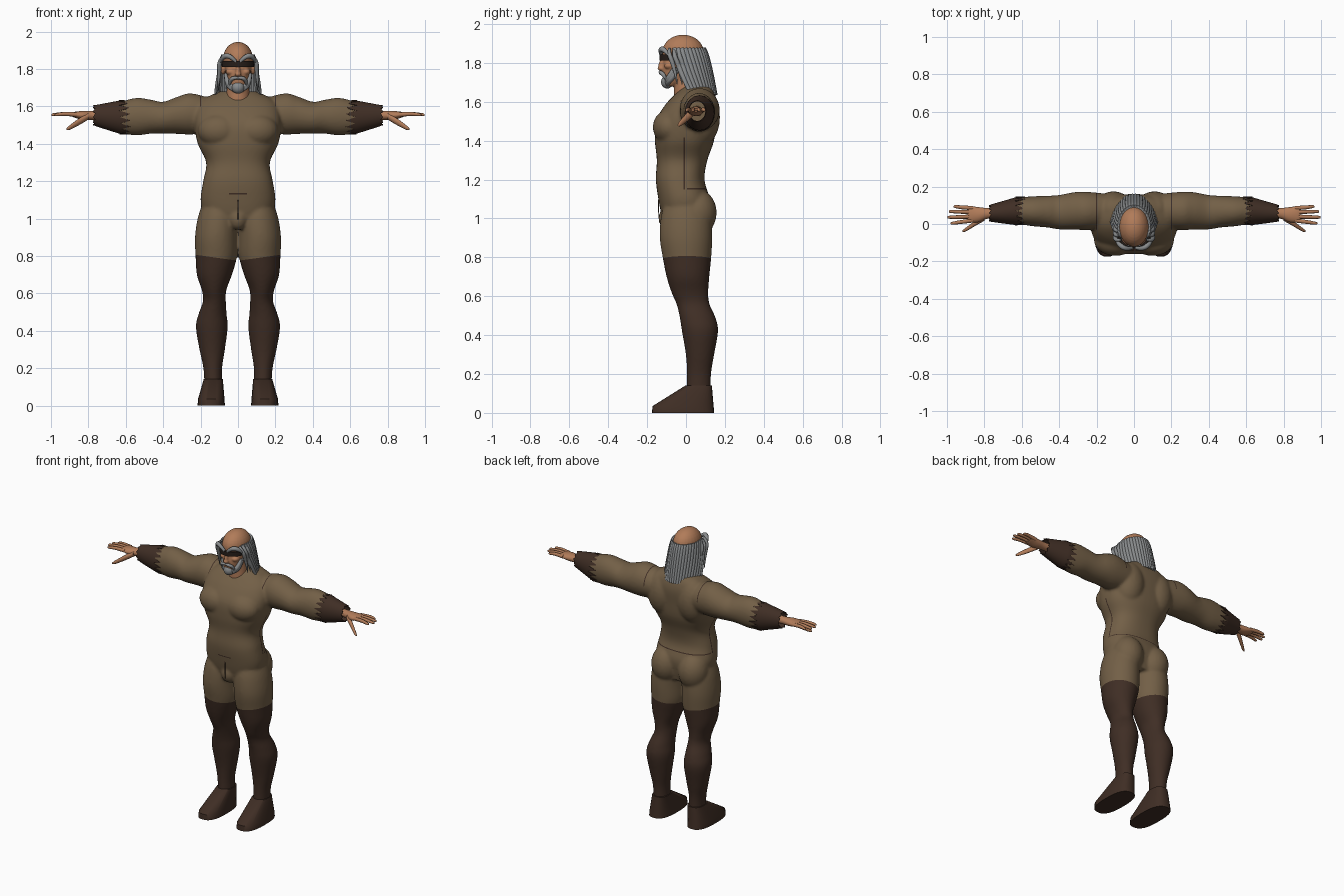
import bpy, bmesh, math
from mathutils import Vector, Matrix

if "Cube" in bpy.data.objects:
    bpy.data.objects.remove(bpy.data.objects["Cube"])


def material(name, rgb):
    m = bpy.data.materials.new(name)
    m.use_nodes = True
    m.diffuse_color = (*rgb, 1)
    m.node_tree.nodes["Principled BSDF"].inputs["Base Color"].default_value = (*rgb, 1)
    return m


SUIT = material("suit brown", (0.17, 0.115, 0.062))
DARK = material("dark leather", (0.05, 0.027, 0.018))
SKIN = material("skin", (0.44, 0.2, 0.1))
HAIR = material("grey hair", (0.25, 0.26, 0.265))
BLACK = material("goggle black", (0.02, 0.013, 0.01))
parts = []


def add_object(name, mesh, *mats):
    ob = bpy.data.objects.new(name, mesh)
    bpy.context.collection.objects.link(ob)
    mesh.materials.clear()
    for m in mats:
        mesh.materials.append(m)
    parts.append(ob)
    return ob


def finish(name, bm, *mats):
    bmesh.ops.recalc_face_normals(bm, faces=bm.faces)
    mesh = bpy.data.meshes.new(name)
    bm.to_mesh(mesh)
    bm.free()
    return add_object(name, mesh, *mats)


def bake(ob):
    """Replace an object's mesh by its evaluated one."""
    dg = bpy.context.evaluated_depsgraph_get()
    mesh = bpy.data.meshes.new_from_object(ob.evaluated_get(dg))
    ob.modifiers.clear()
    ob.data = mesh


def melt(ob, voxel):
    """Blend overlapping forms into one skin."""
    r = ob.modifiers.new("blend", "REMESH")
    r.mode, r.voxel_size = "VOXEL", voxel
    s = ob.modifiers.new("soften", "SMOOTH")
    s.factor, s.iterations = 0.5, 5
    bake(ob)


def loft(bm, stations, axis="z", side=1, n=32, power=2.0, steps=5, caps=True):
    """Rings (t, u, v, ru, rv) along an axis, joined with a smooth spline."""
    P = [Vector(s) for s in stations]
    rows = []
    for i in range(len(P) - 1):
        a, b, c, d = P[max(i - 1, 0)], P[i], P[i + 1], P[min(i + 2, len(P) - 1)]
        for k in range(steps):
            f = k / steps
            rows.append(0.5 * (2 * b + (c - a) * f + (2 * a - 5 * b + 4 * c - d) * f * f
                               + (3 * b - a - 3 * c + d) * f ** 3))
    rows.append(P[-1])
    rings = []
    for t, u, v, ru, rv in rows:
        ring = []
        for j in range(n):
            w = 2 * math.pi * j / n
            c, s = math.cos(w), math.sin(w)
            p = u + ru * math.copysign(abs(c) ** (2 / power), c)
            q = v + rv * math.copysign(abs(s) ** (2 / power), s)
            ring.append(bm.verts.new((side * p, q, t) if axis == "z" else (side * t, p, q)))
        rings.append(ring)
    for r0, r1 in zip(rings, rings[1:]):
        for j in range(n):
            bm.faces.new((r0[j], r0[(j + 1) % n], r1[(j + 1) % n], r1[j]))
    if caps:
        bm.faces.new(rings[0])
        bm.faces.new(rings[-1])
    return rings


def ball(bm, centre, radii):
    m = Matrix.Translation(centre) @ Matrix.Diagonal((*radii, 1))
    bmesh.ops.create_uvsphere(bm, u_segments=24, v_segments=16, radius=1, matrix=m)


def sheet(name, func, cols, rows, thickness, mat):
    """Open surface from a function of s, t in 0..1, given a thickness."""
    bm = bmesh.new()
    g = [[bm.verts.new(func(i / cols, j / rows)) for i in range(cols + 1)] for j in range(rows + 1)]
    for j in range(rows):
        for i in range(cols):
            bm.faces.new((g[j][i], g[j][i + 1], g[j + 1][i + 1], g[j + 1][i]))
    ob = finish(name, bm, mat)
    m = ob.modifiers.new("thickness", "SOLIDIFY")
    m.thickness, m.offset = thickness, 0
    bake(ob)


def lock(name, points, radius, mat):
    """Tapered tuft along a curve."""
    cu = bpy.data.curves.new(name, "CURVE")
    cu.dimensions, cu.bevel_depth, cu.bevel_resolution = "3D", radius, 2
    cu.use_fill_caps = True
    sp = cu.splines.new("NURBS")
    sp.points.add(len(points) - 1)
    sp.use_endpoint_u, sp.order_u = True, 3
    for i, (q, p) in enumerate(zip(sp.points, points)):
        q.co = (*p, 1)
        q.radius = 0.15 if i == len(points) - 1 else (0.6 if i == 0 else 1)
    tmp = bpy.data.objects.new(name, cu)
    bpy.context.collection.objects.link(tmp)
    mesh = bpy.data.meshes.new_from_object(tmp.evaluated_get(bpy.context.evaluated_depsgraph_get()))
    bpy.data.objects.remove(tmp)
    add_object(name, mesh, mat)


# Body: torso, limbs and muscle masses blended together
bm = bmesh.new()
loft(bm, [(0.95, 0, 0, 0.13, 0.1), (1.02, 0, -0.005, 0.18, 0.12), (1.1, 0, -0.01, 0.2, 0.132),
          (1.2, 0, -0.03, 0.186, 0.125), (1.3, 0, -0.02, 0.17, 0.13), (1.4, 0, -0.008, 0.215, 0.152),
          (1.5, 0, 0, 0.232, 0.155), (1.58, 0, 0.025, 0.225, 0.135), (1.635, 0, 0.045, 0.19, 0.105),
          (1.68, 0, 0.06, 0.1, 0.07)], n=48, power=2.4)
ball(bm, (0, -0.095, 1.0), (0.05, 0.045, 0.06))
for s in (1, -1):
    loft(bm, [(0.1, 0.132, 0.065, 0.047, 0.062), (0.2, 0.135, 0.067, 0.05, 0.062),
              (0.3, 0.138, 0.072, 0.068, 0.073), (0.42, 0.14, 0.072, 0.085, 0.093),
              (0.49, 0.136, 0.06, 0.075, 0.092), (0.56, 0.126, 0.036, 0.061, 0.085),
              (0.62, 0.128, 0.02, 0.066, 0.095), (0.7, 0.126, 0.01, 0.094, 0.11),
              (0.8, 0.116, 0.005, 0.111, 0.125), (0.9, 0.116, 0, 0.114, 0.135),
              (1.0, 0.108, 0, 0.108, 0.13), (1.08, 0.1, 0, 0.09, 0.11)], side=s)
    loft(bm, [(0.13, 0.07, 1.55, 0.09, 0.09), (0.25, 0.07, 1.56, 0.102, 0.11),
              (0.32, 0.07, 1.553, 0.1, 0.1), (0.4, 0.063, 1.54, 0.092, 0.085),
              (0.46, 0.066, 1.545, 0.085, 0.09), (0.54, 0.068, 1.546, 0.08, 0.1),
              (0.62, 0.07, 1.542, 0.07, 0.086), (0.69, 0.064, 1.546, 0.055, 0.066)], "x", s)
    ball(bm, (s * 0.1, 0.058, 1.03), (0.098, 0.1, 0.12))
    ball(bm, (s * 0.1, -0.085, 1.47), (0.115, 0.086, 0.09))
    ball(bm, (s * 0.11, 0.075, 1.52), (0.105, 0.1, 0.15))
body = finish("body_suit", bm, SUIT, DARK)
melt(body, 0.009)

# Leather leggings and seam lines: cut the skin, then colour by position
bm = bmesh.new()
bm.from_mesh(body.data)
HEM, SLOPE = 0.775, 0.14
cuts = [((0, 0, 0), (1, 0, 0))]
cuts += [((0, 0, HEM), (s * SLOPE, 0, -1)) for s in (1, -1)]
cuts += [((0, 0, z), (0, 0, 1)) for z in (1.13, 1.136, 1.15, 1.156)]
cuts += [((0, y, 0), (0, 1, 0)) for y in (-0.012, -0.005)]
cuts += [((s * x, 0, 0), (1, 0, 0)) for s in (1, -1) for x in (0.197, 0.203)]
for co, no in cuts:
    bmesh.ops.bisect_plane(bm, geom=bm.verts[:] + bm.edges[:] + bm.faces[:], plane_co=co, plane_no=no)
for f in bm.faces:
    x, y, z = f.calc_center_median()
    x = abs(x)
    legging = z < HEM + SLOPE * x
    waist = (1.15 < z < 1.156 and y > 0) or (1.13 < z < 1.136 and y < 0 and x < 0.05)
    flank = -0.012 < y < -0.005 and 1.15 < z < 1.42 and 0.1 < x < 0.24
    shoulder = 0.197 < x < 0.203 and z > 1.56 and y > -0.03
    f.material_index = int(legging or waist or flank or shoulder)
bm.to_mesh(body.data)
bm.free()
lock("fly_seam", [(0, -0.14, 1.1), (0, -0.143, 1.05), (0, -0.137, 0.98)], 0.004, DARK)

for s, label in ((1, "left"), (-1, "right")):
    # Boot foot
    bm = bmesh.new()
    loft(bm, [(0, 0.143, -0.015, 0.073, 0.16), (0.035, 0.143, -0.015, 0.071, 0.157),
              (0.142, 0.132, 0.066, 0.051, 0.067)], side=s, power=2.6, steps=1)
    finish(label + "_boot", bm, DARK)

    # Torn leather cuff, open at the wrist
    bm = bmesh.new()
    rings = loft(bm, [(0.62, 0.07, 1.542, 0.077, 0.092), (0.7, 0.063, 1.547, 0.06, 0.072),
                      (0.77, 0.058, 1.552, 0.045, 0.054)], "x", s, caps=False)
    for j, v in enumerate(rings[0]):
        v.co.x += s * (-0.045 if j % 2 else 0.015)
    for j, v in enumerate(rings[-1]):
        v.co.x += s * 0.006 * (j % 3 - 1)
    cuff = finish(label + "_cuff", bm, DARK)
    cuff.modifiers.new("thickness", "SOLIDIFY").thickness = 0.004
    bake(cuff)

    # Hand with spread fingers and a lowered thumb
    bm = bmesh.new()
    loft(bm, [(0.7, 0.058, 1.552, 0.028, 0.026), (0.78, 0.057, 1.552, 0.028, 0.024),
              (0.83, 0.05, 1.552, 0.04, 0.024), (0.875, 0.052, 1.556, 0.043, 0.015),
              (0.89, 0.052, 1.556, 0.036, 0.009)], "x", s, n=20)
    for y, tip, reach in ((0.085, 0.093, 0.965), (0.063, 0.067, 0.99), (0.04, 0.036, 0.997), (0.019, 0.004, 0.98)):
        loft(bm, [(0.86, y, 1.556, 0.011, 0.012), (0.92, (y + tip) / 2, 1.56, 0.0105, 0.011),
                  (reach - 0.01, tip, 1.556, 0.008, 0.008), (reach, tip, 1.554, 0.003, 0.003)], "x", s, n=12)
    loft(bm, [(0.8, 0.035, 1.548, 0.018, 0.018), (0.85, 0.003, 1.518, 0.014, 0.018),
              (0.9, -0.03, 1.487, 0.01, 0.012), (0.917, -0.038, 1.478, 0.004, 0.004)], "x", s, n=12)
    finish(label + "_hand", bm, SKIN)

# Head, nose, ears and neck
bm = bmesh.new()
ball(bm, (0, -0.015, 1.855), (0.08, 0.107, 0.09))
loft(bm, [(1.68, 0, -0.08, 0.03, 0.03), (1.71, 0, -0.055, 0.05, 0.062), (1.76, 0, -0.04, 0.063, 0.082),
          (1.81, 0, -0.025, 0.07, 0.093), (1.87, 0, -0.02, 0.07, 0.095)])
loft(bm, [(1.6, 0, 0.01, 0.07, 0.07), (1.66, 0, 0.0, 0.062, 0.062), (1.75, 0, 0.0, 0.058, 0.06)])
ball(bm, (0, -0.122, 1.785), (0.013, 0.02, 0.034))
ball(bm, (0, -0.13, 1.772), (0.018, 0.017, 0.012))
for s in (1, -1):
    ball(bm, (s * 0.08, 0.0, 1.805), (0.014, 0.022, 0.035))
    ball(bm, (s * 0.042, -0.085, 1.785), (0.024, 0.028, 0.018))
melt(finish("head", bm, SKIN), 0.005)


# Long hair falling from a bald crown, with ridged strands
def hair_point(s, t):
    u = 2 * s - 1
    strand = abs(math.sin(s * math.pi * 24))
    a = u * math.radians(118 - 34 * t)
    grow = t ** 0.7
    r = 1 + (strand - 0.5) * 0.07
    low = 1.65 + 0.03 * u * u - 0.016 * strand
    return (math.sin(a) * (0.081 + 0.038 * grow) * r,
            -0.015 + math.cos(a) * (0.108 + 0.058 * grow) * r, 1.876 + (low - 1.876) * t)


sheet("long_hair", hair_point, 192, 14, 0.012, HAIR)


# Wrap-around goggles
def goggle_point(s, t):
    a = (2 * s - 1) * math.radians(66)
    return (math.sin(a) * 0.088, -0.02 - math.cos(a) * 0.11, 1.812 + 0.03 * t)


sheet("goggles", goggle_point, 24, 2, 0.012, BLACK)

# Brows, temple locks, moustache and beard
for s, label in ((1, "left"), (-1, "right")):
    lock(label + "_brow", [(s * 0.012, -0.128, 1.84), (s * 0.045, -0.135, 1.875),
                           (s * 0.085, -0.105, 1.865), (s * 0.1, -0.08, 1.825)], 0.014, HAIR)
    for k in range(3):
        y = 0.025 * k
        lock(label + "_temple_lock", [(s * 0.07, -0.085 + y, 1.872), (s * 0.1, -0.09 + y, 1.85),
                                      (s * 0.1, -0.06 + y, 1.78), (s * 0.106, -0.045 + y, 1.69)], 0.012, HAIR)
    lock(label + "_moustache", [(0, -0.132, 1.752), (s * 0.025, -0.135, 1.755),
                                (s * 0.045, -0.11, 1.735), (s * 0.045, -0.1, 1.705)], 0.011, HAIR)
    for k in range(3):
        lock(label + "_beard_side", [(s * 0.064, -0.04 - 0.01 * k, 1.775), (s * 0.06, -0.07 - 0.008 * k, 1.725),
                                     (s * (0.036 - 0.008 * k), -0.098, 1.7),
                                     (s * 0.012, -0.092, 1.672)], 0.016, HAIR)
bm = bmesh.new()
ball(bm, (0, -0.097, 1.702), (0.034, 0.031, 0.034))
finish("chin_beard", bm, HAIR)

# Smooth shading with sharp edges kept
bpy.ops.object.select_all(action="DESELECT")
for ob in parts:
    ob.select_set(True)
bpy.context.view_layer.objects.active = body
bpy.ops.object.shade_smooth_by_angle(angle=math.radians(50))
